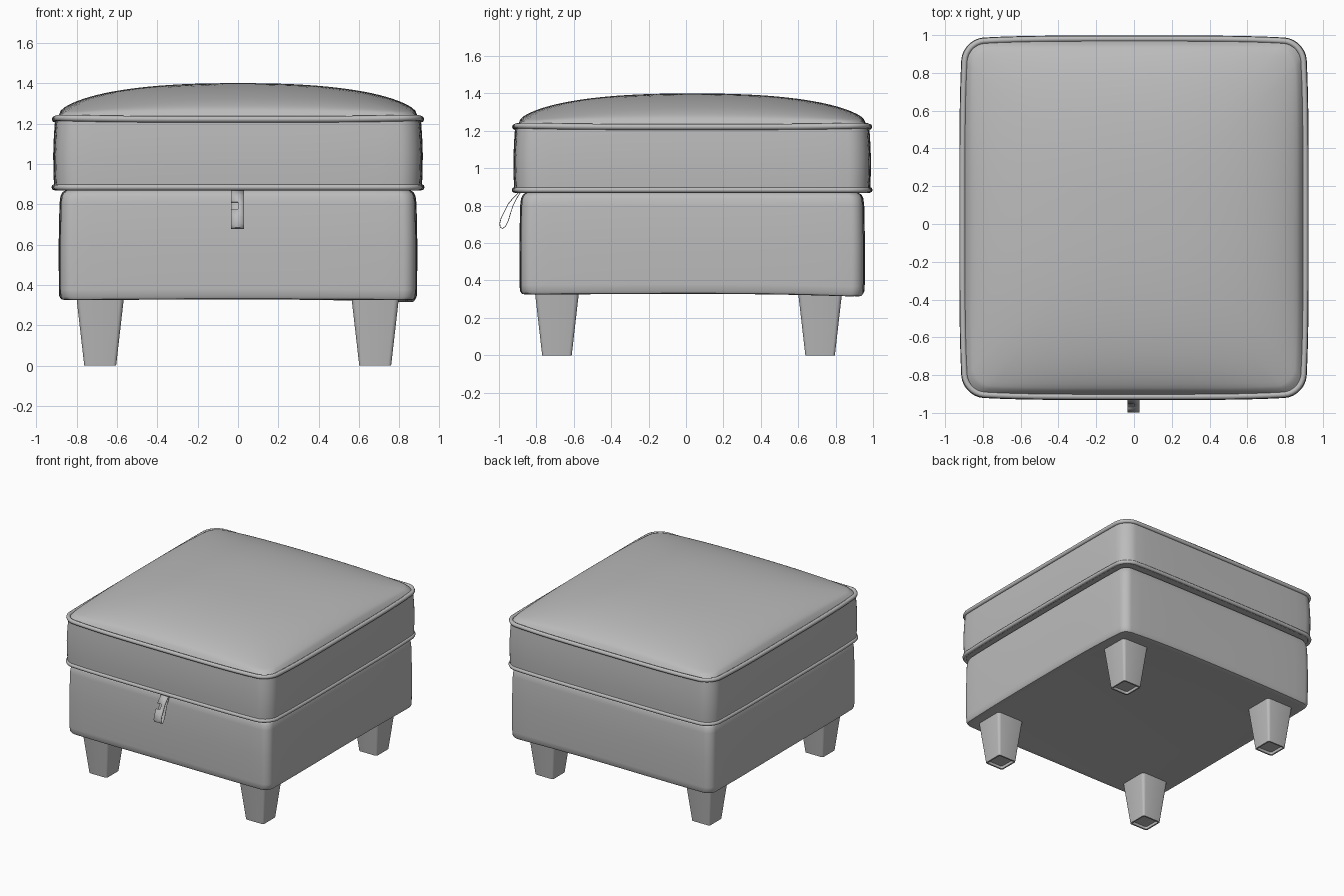
import bpy, bmesh, math
from mathutils import Vector

if "Cube" in bpy.data.objects:
    bpy.data.objects.remove(bpy.data.objects["Cube"])

CY = 0.033  # body centre in y

grey = bpy.data.materials.new("grey upholstery")
grey.diffuse_color = (0.5, 0.5, 0.5, 1)
grey.use_nodes = True
grey.node_tree.nodes["Principled BSDF"].inputs["Base Color"].default_value = grey.diffuse_color


def finish(name, bm, angle=40):
    bmesh.ops.recalc_face_normals(bm, faces=bm.faces)
    me = bpy.data.meshes.new(name)
    bm.to_mesh(me)
    bm.free()
    ob = bpy.data.objects.new(name, me)
    bpy.context.collection.objects.link(ob)
    me.materials.append(grey)
    bpy.ops.object.select_all(action='DESELECT')
    bpy.context.view_layer.objects.active = ob
    ob.select_set(True)
    bpy.ops.object.shade_smooth_by_angle(angle=math.radians(angle))
    return ob


def outline(hx, hy, r, bulge, arc=7, side=18):
    """Rounded rectangle whose sides bow outwards a little."""
    corners = []
    for k, (sx, sy) in enumerate([(1, 1), (-1, 1), (-1, -1), (1, -1)]):
        corners.append([(sx * (hx - r) + r * math.cos(a), sy * (hy - r) + r * math.sin(a))
                        for a in [math.pi / 2 * (k + i / arc) for i in range(arc + 1)]])
    pts = []
    for k in range(4):
        a, b = corners[k][-1], corners[(k + 1) % 4][0]
        pts += corners[k]
        pts += [(a[0] + (b[0] - a[0]) * i / side, a[1] + (b[1] - a[1]) * i / side)
                for i in range(1, side)]
    return [(x * (1 - bulge * (y / hy) ** 4), y * (1 - bulge * (x / hx) ** 4)) for x, y in pts]


def loft(name, rings, angle=40):
    """Skin a stack of closed rings and cap both ends."""
    bm = bmesh.new()
    vs = [[bm.verts.new(p) for p in ring] for ring in rings]
    n = len(vs[0])
    for a, b in zip(vs, vs[1:]):
        for i in range(n):
            j = (i + 1) % n
            bm.faces.new((a[i], a[j], b[j], b[i]))
    bm.faces.new(vs[0])
    bm.faces.new(vs[-1])
    return finish(name, bm, angle)


def piping_z(x, y):
    # upper seam rises a touch at the corners
    return 1.217 + 0.009 * max(abs(x) / 0.9, abs(y) / 0.94) ** 6 * min(abs(x) / 0.9, abs(y) / 0.94) ** 4


# Storage box: rounded edges, back right corner sags slightly
def box_ring(z, inset):
    out = []
    for x, y in outline(0.888 - inset, 0.923 - inset, 0.06, 0.012):
        low = max(0, 1 - (z - 0.33) / 0.2)
        sag = (0.006 + 0.018 * max(0, x / 0.9 + y / 0.94 - 0.6) / 1.4) * low
        sag *= max(abs(x) / 0.888, abs(y) / 0.923) ** 8 * min(abs(x) / 0.9, abs(y) / 0.94) ** 2
        out.append((x, y + CY, z - sag))
    return out


loft("storage_box", [box_ring(z, i) for z, i in [
    (0.33, 0.05), (0.328, 0.025), (0.332, 0.01), (0.345, 0.002), (0.38, 0.0), (0.6, -0.001),
    (0.80, 0.003), (0.84, 0.008), (0.86, 0.018), (0.872, 0.04)]])

# Cushion side band
CUSH = (0.907, 0.947, 0.10, 0.018)
band = []
for t in [0, 0.1, 0.25, 0.5, 0.75, 0.9, 1]:
    g = 0.007 * math.sin(math.pi * t) + 0.004 * (1 - t)
    band.append([(x, y + CY, 0.875 + t * (piping_z(x, y) - 0.875))
                 for x, y in outline(CUSH[0] + g, CUSH[1] + g, CUSH[2], CUSH[3])])
loft("cushion_band", band)

# Domed cushion top
rim = outline(*CUSH)


def dome_z(x, y):
    u, v = min(1, abs(x) / 0.907), min(1, abs(y) / 0.947)
    return 0.182 * math.sqrt((1 - u ** 2.4) * (1 - v ** 2.4))


dome = []
for k in range(25):
    s = math.cos(math.pi / 2 * k / 25)
    dome.append([(x * s, y * s + CY, piping_z(x, y) * s ** 4 + 1.218 * (1 - s ** 4)
                  + dome_z(x * s, y * s) * min(1, (1 - s) * 30)) for x, y in rim])
loft("cushion_top", dome, 60)


# Piping cords along both cushion seams
def piping(name, pts, radius):
    cu = bpy.data.curves.new(name, 'CURVE')
    cu.dimensions = '3D'
    cu.bevel_depth = radius
    cu.bevel_resolution = 2
    sp = cu.splines.new('POLY')
    sp.points.add(len(pts) - 1)
    for p, co in zip(sp.points, pts):
        p.co = (*co, 1)
    sp.use_cyclic_u = True
    ob = bpy.data.objects.new(name, cu)
    bpy.context.collection.objects.link(ob)
    cu.materials.append(grey)
    bpy.ops.object.select_all(action='DESELECT')
    bpy.context.view_layer.objects.active = ob
    ob.select_set(True)
    bpy.ops.object.convert(target='MESH')
    bpy.ops.object.shade_smooth()


piping("upper_piping", [(x, y + CY, piping_z(x, y) + 0.004) for x, y in rim], 0.016)
piping("lower_piping", [(x, y + CY, 0.884) for x, y in outline(0.91, 0.95, 0.1, 0.018)], 0.015)

# Tapered legs with softened edges and a shallow recess underneath
for name, x, y in [("front_left_leg", -0.683, -0.69), ("front_right_leg", 0.68, -0.69),
                   ("back_left_leg", -0.683, 0.717), ("back_right_leg", 0.68, 0.717)]:
    def leg_ring(z, h, r):
        return [(x + a, y + b, z) for a, b in outline(h, h, r, 0, 4, 2)]
    loft(name, [leg_ring(0.02, 0.066, 0.012), leg_ring(0, 0.068, 0.012),
                leg_ring(0, 0.079, 0.016), leg_ring(0.34, 0.118, 0.024)], 35)

# Pull loop: teardrop ribbon with a small notch in its front layer
path = [(-0.89, 0.875), (-0.925, 0.84), (-0.95, 0.81), (-0.968, 0.775), (-0.988, 0.735),
        (-0.996, 0.705), (-0.993, 0.685), (-0.98, 0.678), (-0.965, 0.69), (-0.95, 0.72),
        (-0.938, 0.76), (-0.925, 0.80), (-0.905, 0.84), (-0.885, 0.872)]
bm = bmesh.new()
rows = [[bm.verts.new((x, y, z)) for x in (-0.035, 0.0, 0.03)] for y, z in path]
for i, (a, b) in enumerate(zip(rows, rows[1:])):
    for k in range(2):
        if not (i == 2 and k == 0):
            bm.faces.new((a[k], a[k + 1], b[k + 1], b[k]))
loop = finish("pull_loop", bm)
thick = loop.modifiers.new("thickness", 'SOLIDIFY')
thick.thickness = 0.004
thick.offset = 0
